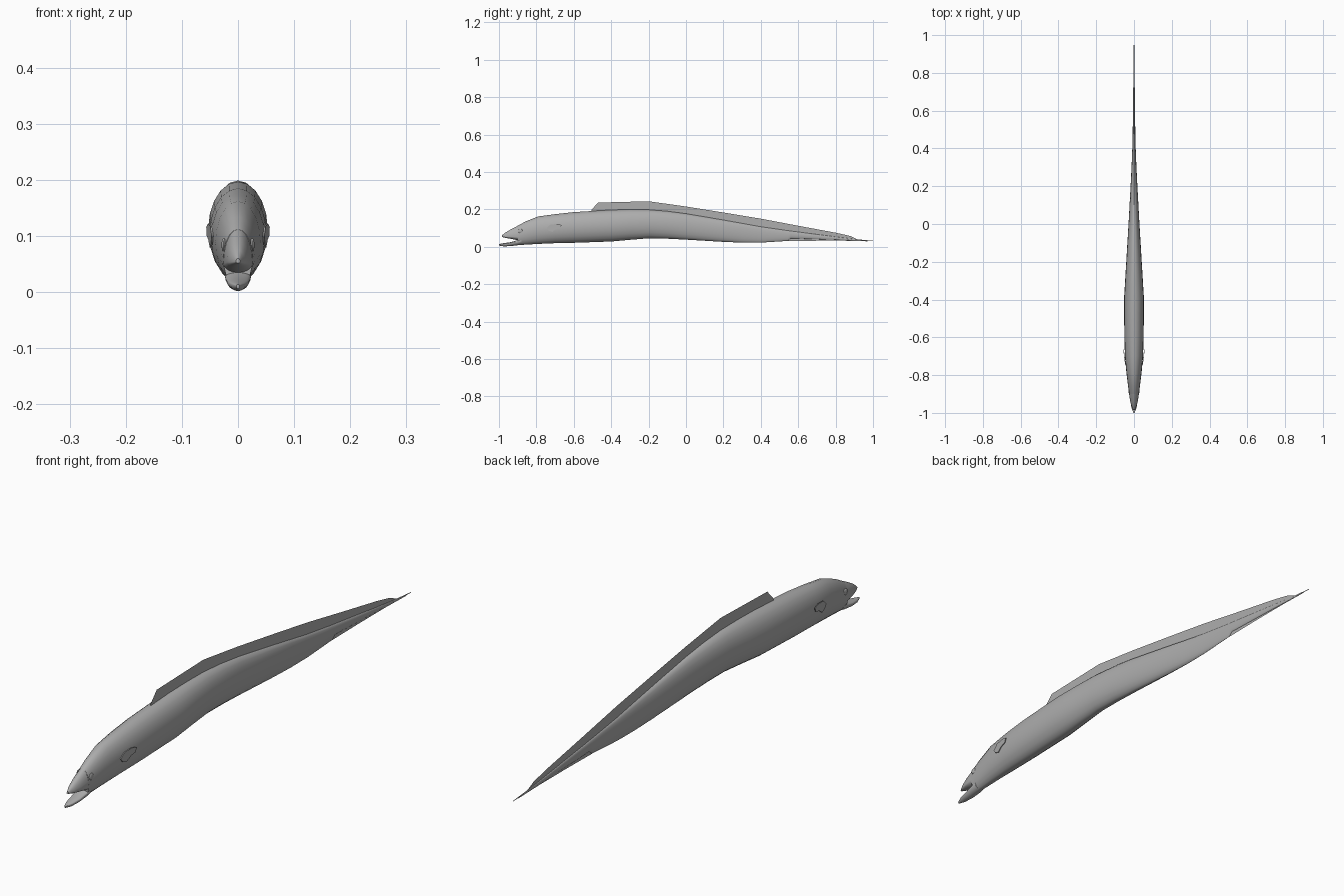
import bpy, bmesh, math
from mathutils import Vector

if "Cube" in bpy.data.objects:
    bpy.data.objects.remove(bpy.data.objects["Cube"])

# One plain grey skin
skin = bpy.data.materials.new("grey_skin")
skin.use_nodes = True
GREY = (0.42, 0.42, 0.42, 1)
skin.diffuse_color = GREY
skin.node_tree.nodes["Principled BSDF"].inputs["Base Color"].default_value = GREY


def finish(name, bm, angle=40, recalc=True):
    if recalc:
        bmesh.ops.recalc_face_normals(bm, faces=bm.faces)
    me = bpy.data.meshes.new(name)
    bm.to_mesh(me)
    bm.free()
    me.materials.append(skin)
    ob = bpy.data.objects.new(name, me)
    bpy.context.collection.objects.link(ob)
    bpy.ops.object.select_all(action='DESELECT')
    ob.select_set(True)
    bpy.context.view_layer.objects.active = ob
    bpy.ops.object.shade_smooth_by_angle(angle=math.radians(angle))
    return ob


def loft(name, stations, sides=20, waist=0.5, angle=40):
    """Oval rings along y; each station is (y, top, bottom, half width).
    waist is the height of the widest point, 0 at the bottom to 1 at the top."""
    bm = bmesh.new()
    rings = []
    for y, top, bot, hw in stations:
        mid = bot + (top - bot) * waist
        ring = []
        for i in range(sides):
            a = 2 * math.pi * i / sides
            s = math.sin(a)
            z = mid + s * ((top - mid) if s > 0 else (mid - bot))
            ring.append(bm.verts.new((hw * math.cos(a), y, z)))
        rings.append(ring)
    for r, q in zip(rings, rings[1:]):
        for i in range(sides):
            j = (i + 1) % sides
            bm.faces.new((r[i], r[j], q[j], q[i]))
    bm.faces.new(rings[0])
    bm.faces.new(rings[-1])
    return finish(name, bm, angle)


def fin_strip(name, rows):
    """Flat fin on the centre plane; rows are (y, top, bottom)."""
    bm = bmesh.new()
    pairs = [(bm.verts.new((0, y, t)), bm.verts.new((0, y, b))) for y, t, b in rows]
    for p, q in zip(pairs, pairs[1:]):
        bm.faces.new((p[0], p[1], q[1], q[0]))
    return finish(name, bm)


# Long body from the mouth corner to the tail spike
loft("body", [
    (-0.90, 0.112, 0.008, 0.026), (-0.86, 0.134, 0.011, 0.031),
    (-0.79, 0.162, 0.015, 0.040), (-0.70, 0.174, 0.019, 0.048),
    (-0.60, 0.185, 0.021, 0.051), (-0.40, 0.197, 0.028, 0.053),
    (-0.30, 0.199, 0.037, 0.047), (-0.20, 0.198, 0.045, 0.041),
    (-0.10, 0.190, 0.043, 0.035), (0.00, 0.177, 0.038, 0.029),
    (0.20, 0.143, 0.026, 0.018), (0.30, 0.125, 0.022, 0.013),
    (0.40, 0.107, 0.022, 0.009), (0.545, 0.086, 0.031, 0.006),
    (0.56, 0.084, 0.045, 0.006), (0.80, 0.053, 0.037, 0.003),
    (0.90, 0.041, 0.033, 0.002), (1.00, 0.032, 0.030, 0.0006)])

# Open jaws
loft("upper_jaw", [
    (-0.985, 0.060, 0.052, 0.004), (-0.965, 0.076, 0.047, 0.013),
    (-0.94, 0.091, 0.043, 0.020), (-0.90, 0.112, 0.035, 0.026),
    (-0.88, 0.121, 0.035, 0.026)], waist=0.22)
loft("lower_jaw", [
    (-1.00, 0.014, 0.006, 0.003), (-0.975, 0.019, 0.002, 0.013),
    (-0.94, 0.024, 0.003, 0.019), (-0.90, 0.035, 0.008, 0.023),
    (-0.88, 0.045, 0.011, 0.023)], waist=0.7)

# Fins on the centre line
fin_strip("dorsal_fin", [
    (-0.505, 0.198, 0.180), (-0.47, 0.236, 0.180), (-0.20, 0.243, 0.185),
    (0.00, 0.215, 0.165), (0.20, 0.183, 0.130), (0.40, 0.150, 0.095),
    (0.60, 0.112, 0.070), (0.80, 0.075, 0.046), (0.88, 0.057, 0.038),
    (0.92, 0.038, 0.034)])
fin_strip("anal_fin", [
    (0.54, 0.060, 0.030), (0.70, 0.050, 0.032),
    (0.85, 0.040, 0.032), (0.97, 0.032, 0.029)])

# Paired eyes and small pectoral fins
PECTORAL = [(-0.745, 0.100), (-0.725, 0.118), (-0.69, 0.122), (-0.665, 0.116),
            (-0.672, 0.100), (-0.695, 0.094), (-0.715, 0.080), (-0.735, 0.086)]
for side, sx in (("left", 1), ("right", -1)):
    bm = bmesh.new()
    bmesh.ops.create_uvsphere(bm, u_segments=16, v_segments=8, radius=1)
    for v in bm.verts:
        v.co = Vector((sx * 0.0255 + v.co.x * 0.004,
                       -0.885 + v.co.y * 0.012, 0.084 + v.co.z * 0.012))
    finish(side + "_eye", bm)

    bm = bmesh.new()
    # The fin leans out from the flank towards its rear edge
    outer = [bm.verts.new((sx * (0.047 + 0.12 * (y + 0.745)), y, z)) for y, z in PECTORAL]
    inner = [bm.verts.new((v.co.x - sx * 0.003, v.co.y, v.co.z)) for v in outer]
    bm.faces.new(outer)
    bm.faces.new(inner[::-1])
    for i in range(len(outer)):
        j = (i + 1) % len(outer)
        bm.faces.new((outer[i], outer[j], inner[j], inner[i]))
    finish(side + "_pectoral_fin", bm)
